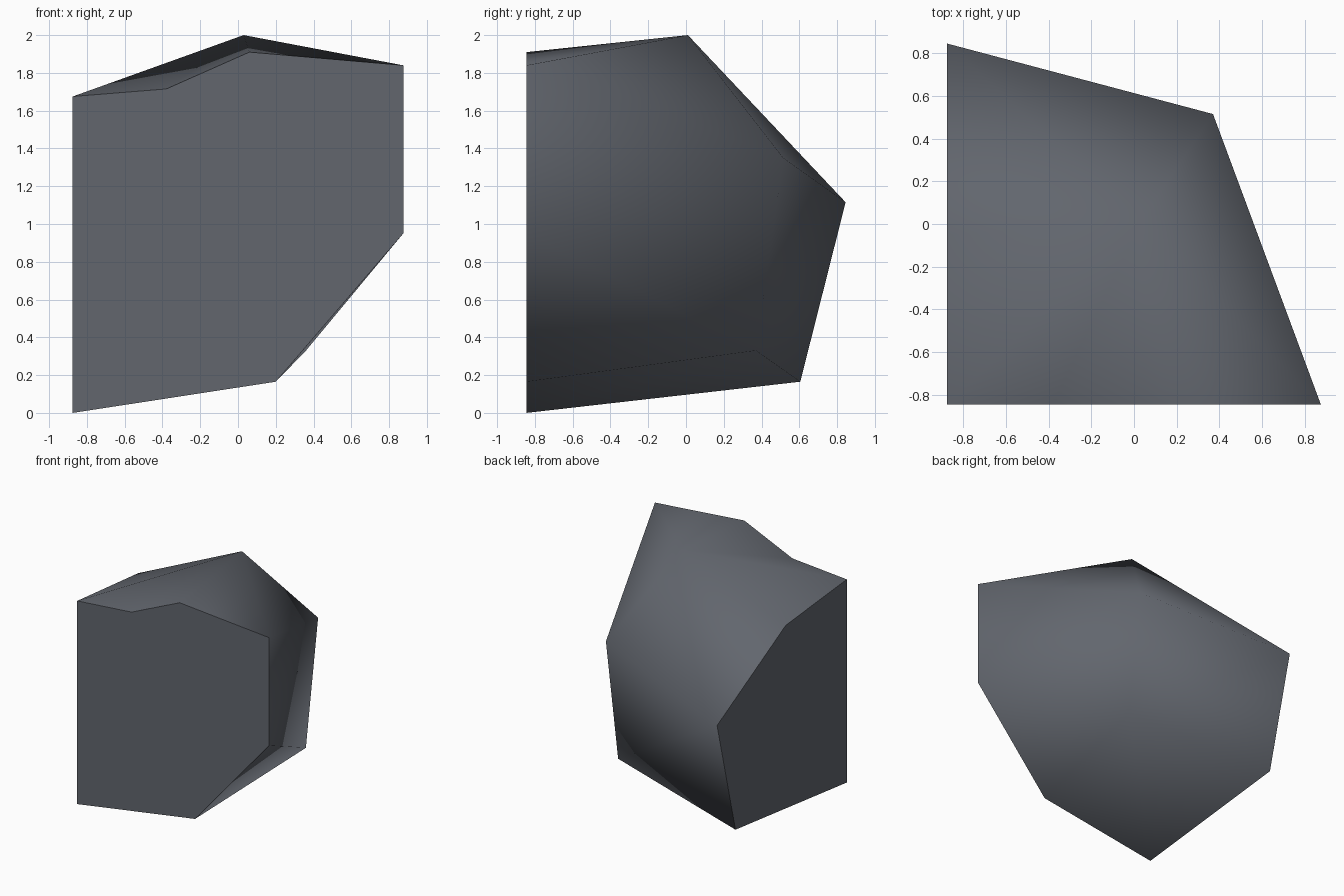
import bpy, bmesh

if "Cube" in bpy.data.objects:
    bpy.data.objects.remove(bpy.data.objects["Cube"])

mat = bpy.data.materials.new("slate grey")
mat.diffuse_color = (0.122, 0.133, 0.155, 1)
mat.use_nodes = True
mat.node_tree.nodes["Principled BSDF"].inputs["Base Color"].default_value = mat.diffuse_color

XL, YF = -0.875, -0.845            # flat left and front planes
bm = bmesh.new()

# Flat front outline (x, z), starting at the lower left corner
front = [bm.verts.new((x, YF, z)) for x, z in
         [(XL, 0), (0.20, 0.165), (0.875, 0.95), (0.875, 1.84),
          (0.06, 1.91), (-0.38, 1.715), (XL, 1.675)]]
# Flat left outline (y, z), between the two shared corners
left = [bm.verts.new((XL, y, z)) for y, z in
        [(0.605, 0.165), (0.845, 1.115), (-0.05, 1.60)]]
# Free corners of the rough side
peak = bm.verts.new((0.03, 0.01, 2.0))
upper = bm.verts.new((0.37, 0.515, 1.35))
lower = bm.verts.new((0.36, 0.37, 0.33))

o, a, b, j, i, h, k = front
e, f, g = left
flat = [bm.faces.new(front), bm.faces.new([o, k, g, f, e])]

# Rough surfaces: underside, right, back, top
for tri in [(o, a, lower), (o, lower, e),
            (a, b, lower), (b, upper, lower), (b, j, upper), (j, peak, upper),
            (e, lower, f), (lower, upper, f), (f, upper, peak), (f, peak, g),
            (g, peak, k), (k, peak, h), (h, peak, i), (i, peak, j)]:
    bm.faces.new(tri)
bmesh.ops.recalc_face_normals(bm, faces=bm.faces[:])

# Smooth rough sides, crisp rim round the two flat cuts
for face in bm.faces:
    face.smooth = True
for face in flat:
    for edge in face.edges:
        edge.smooth = False

mesh = bpy.data.meshes.new("rock")
bm.to_mesh(mesh)
bm.free()
mesh.materials.append(mat)
bpy.context.collection.objects.link(bpy.data.objects.new("rock", mesh))
